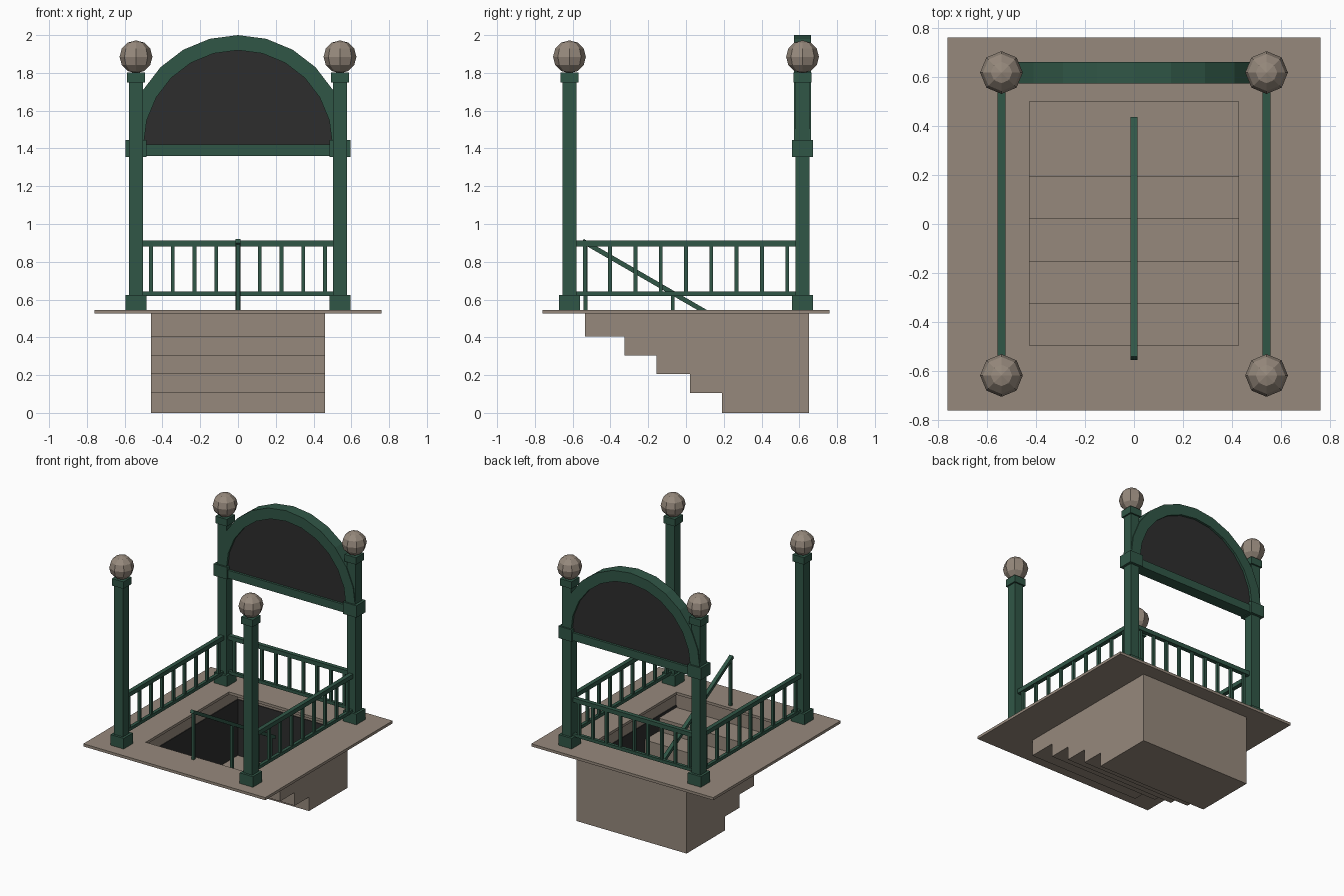
import bpy, bmesh, math
from mathutils import Vector, Matrix

if "Cube" in bpy.data.objects:
    bpy.data.objects.remove(bpy.data.objects["Cube"])


def material(name, rgb):
    m = bpy.data.materials.new(name)
    m.diffuse_color = (*rgb, 1)
    m.use_nodes = True
    m.node_tree.nodes["Principled BSDF"].inputs["Base Color"].default_value = m.diffuse_color
    return m


GREEN = material("dark green paint", (0.03, 0.094, 0.062))
STONE = material("warm stone", (0.305, 0.25, 0.202))
DARK = material("charcoal", (0.027, 0.027, 0.027))


def finish(name, bm, mat, recalc=True):
    if recalc:
        bmesh.ops.recalc_face_normals(bm, faces=bm.faces[:])
    me = bpy.data.meshes.new(name)
    bm.to_mesh(me)
    bm.free()
    me.materials.append(mat)
    ob = bpy.data.objects.new(name, me)
    bpy.context.collection.objects.link(ob)
    return ob


def add_box(bm, x0, x1, y0, y1, z0, z1, rot=None):
    c = Vector(((x0 + x1) / 2, (y0 + y1) / 2, (z0 + z1) / 2))
    m = Matrix.Translation(c) @ (rot or Matrix.Identity(4)) @ \
        Matrix.Diagonal((x1 - x0, y1 - y0, z1 - z0, 1))
    bmesh.ops.create_cube(bm, size=1, matrix=m)


def column(bm, x, y, half, z0, z1):
    add_box(bm, x - half, x + half, y - half, y + half, z0, z1)


def prism(bm, pts, a, b, place):
    """Extrude a closed 2D outline from a to b; place(p, t) gives the 3D point."""
    va = [bm.verts.new(place(p, a)) for p in pts]
    vb = [bm.verts.new(place(p, b)) for p in pts]
    n = len(pts)
    bm.faces.new(va)
    bm.faces.new(vb[::-1])
    return [bm.faces.new((va[i], va[(i + 1) % n], vb[(i + 1) % n], vb[i]))
            for i in range(n)]


TOP = 0.545
PX, PY = 0.54, 0.617

# pavement slab with a rectangular stair opening
bm = bmesh.new()
outer = [(-.76, -.76), (.76, -.76), (.76, .76), (-.76, .76)]
inner = [(-.425, -.495), (.425, -.495), (.425, .5), (-.425, .5)]
loops = [[bm.verts.new((x, y, z)) for x, y in pts]
         for z in (0.525, TOP) for pts in (outer, inner)]
for i in range(4):
    j = (i + 1) % 4
    for a, b in ((0, 1), (1, 3), (3, 2), (2, 0)):
        bm.faces.new((loops[a][i], loops[a][j], loops[b][j], loops[b][i]))
finish("pavement_slab", bm, STONE)

# stairwell: stepped shell, open at the top
steps = [(-.535, .405), (-.325, .405), (-.325, .305), (-.155, .305), (-.155, .205),
         (.02, .205), (.02, .105), (.19, .105), (.19, 0), (.65, 0)]
side = lambda p, t: (t, p[0], p[1])
bm = bmesh.new()
strips = prism(bm, [(-.535, .525)] + steps + [(.65, .525)], -.46, .46, side)
bmesh.ops.recalc_face_normals(bm, faces=bm.faces[:])
bm.faces.remove(strips[-1])
well = finish("stairwell", bm, STONE, recalc=False)
sol = well.modifiers.new("thickness", 'SOLIDIFY')
sol.thickness, sol.offset = 0.006, -1

# dark lining on the lower walls of the stairwell
bm = bmesh.new()
for s in (-1, 1):
    prism(bm, [(-.527, .43)] + [(y + .002 if y < .6 else .642, z + .007) for y, z in steps]
          + [(.642, .43)], s * .448, s * .453, side)
add_box(bm, -.448, .448, .637, .642, .007, .43)
finish("stairwell_lining", bm, DARK)

# four corner posts with base, cap and ball
for sx, nx in ((-1, "left"), (1, "right")):
    for sy, ny in ((-1, "front"), (1, "back")):
        x, y = sx * PX, sy * PY
        bm = bmesh.new()
        column(bm, x, y, .037, TOP, 1.77)
        column(bm, x, y, .055, TOP, .625)
        column(bm, x, y, .048, 1.75, 1.803)
        if sy > 0:
            column(bm, x, y, .056, 1.355, 1.445)
        finish(f"{ny}_{nx}_post", bm, GREEN)
        bm = bmesh.new()
        bmesh.ops.create_uvsphere(bm, u_segments=8, v_segments=6, radius=.087,
                                  matrix=Matrix.Translation((x, y, 1.885)))
        finish(f"{ny}_{nx}_ball", bm, STONE)

# railings: two rails with nine balusters
for s, name in ((-1, "left_railing"), (1, "right_railing")):
    bm = bmesh.new()
    x = s * PX
    add_box(bm, x - .016, x + .016, -.59, .59, .88, .912)
    add_box(bm, x - .012, x + .012, -.59, .59, .618, .642)
    for i in range(-4, 5):
        y = i * .134
        add_box(bm, x - .01, x + .01, y - .01, y + .01, .63, .89)
    finish(name, bm, GREEN)
bm = bmesh.new()
add_box(bm, -.51, .51, PY - .016, PY + .016, .88, .912)
add_box(bm, -.51, .51, PY - .012, PY + .012, .618, .642)
for i in range(-4, 5):
    x = i * .115
    add_box(bm, x - .01, x + .01, PY - .01, PY + .01, .63, .89)
finish("back_railing", bm, GREEN)

# arched sign: cross beam, arch frame and dark panel
bm = bmesh.new()
add_box(bm, -.51, .51, .573, .661, 1.36, 1.42)
finish("sign_beam", bm, GREEN)
front = lambda p, t: (p[0], t, p[1])
arc = lambda r, n: [(r * math.cos(math.pi * i / n), 1.42 + r * math.sin(math.pi * i / n))
                    for i in range(n + 1)]
bm = bmesh.new()
prism(bm, arc(.58, 12) + arc(.5, 12)[::-1], .573, .661, front)
finish("sign_arch", bm, GREEN)
bm = bmesh.new()
prism(bm, arc(.5, 24), .59, .644, front)
finish("sign_panel", bm, DARK)

# sloping centre handrail and its posts
bm = bmesh.new()
y0, z0, y1, z1 = -.547, .91, .43, .346
length = math.hypot(y1 - y0, z1 - z0)
cy, cz = (y0 + y1) / 2, (z0 + z1) / 2
add_box(bm, -.014, .014, cy - length / 2, cy + length / 2, cz - .0125, cz + .0125,
        Matrix.Rotation(math.atan2(z1 - z0, y1 - y0), 4, 'X'))
for y, z in ((-.532, TOP), (-.07, .205), (.39, .003)):
    top = z0 + (y - y0) * (z1 - z0) / (y1 - y0)
    add_box(bm, -.01, .01, y - .01, y + .01, z, top)
finish("centre_handrail", bm, GREEN)
